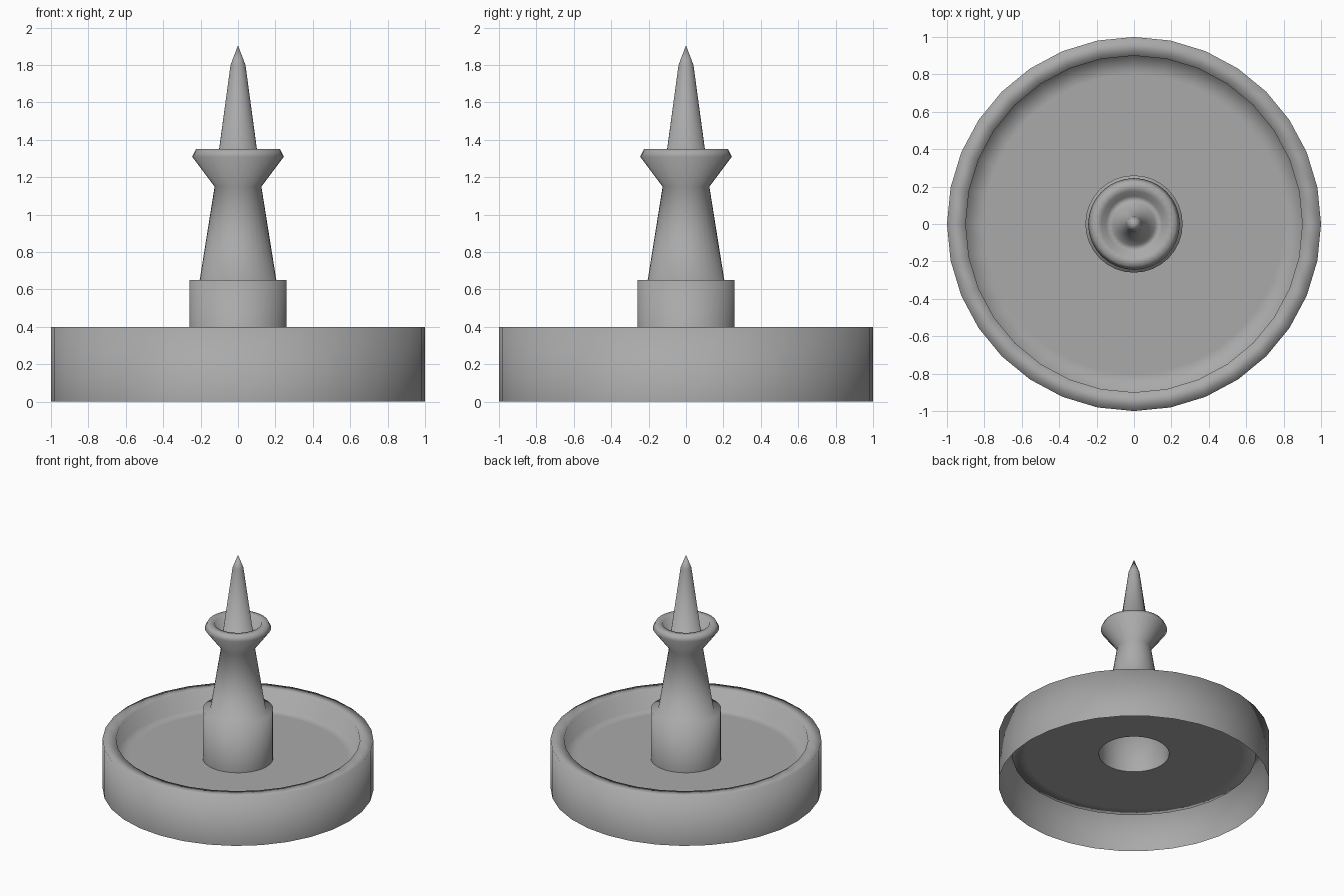
import bpy
import math

if "Cube" in bpy.data.objects:
    bpy.data.objects.remove(bpy.data.objects["Cube"])

SIDES = 32

stone = bpy.data.materials.new("grey stone")
stone.diffuse_color = (0.4, 0.4, 0.4, 1.0)
stone.use_nodes = True
stone.node_tree.nodes["Principled BSDF"].inputs["Base Color"].default_value = stone.diffuse_color


def lathe(name, profile):
    """Revolve (radius, height) points around z; outer side first keeps normals outward."""
    verts, rings, faces = [], [], []
    for r, z in profile:
        start = len(verts)
        if r == 0:
            verts.append((0, 0, z))
            rings.append([start] * SIDES)
        else:
            for i in range(SIDES):
                a = 2 * math.pi * i / SIDES
                verts.append((r * math.cos(a), r * math.sin(a), z))
            rings.append(list(range(start, start + SIDES)))
    for low, high in zip(rings, rings[1:]):
        for i in range(SIDES):
            j = (i + 1) % SIDES
            face = [low[i], low[j], high[j], high[i]]
            faces.append(face[:3] if high[i] == high[j] else face)
    mesh = bpy.data.meshes.new(name)
    mesh.from_pydata(verts, [], faces)
    mesh.materials.append(stone)
    mesh.shade_smooth()
    obj = bpy.data.objects.new(name, mesh)
    bpy.context.collection.objects.link(obj)
    return obj


# Open-bottomed basin: outer wall, rim, inner wall, flat floor
lathe("basin", [(1.0, 0.0), (1.0, 0.4), (0.9, 0.4), (0.9, 0.25),
                (0.8, 0.25), (0.3, 0.25), (0.26, 0.25)])

# Hollow column: plinth, tapering shaft, flared cup, and the spout rising from it
lathe("column_and_spout", [(0.26, 0.25), (0.26, 0.65), (0.205, 0.65),
                           (0.125, 1.15), (0.245, 1.31), (0.225, 1.35),
                           (0.175, 1.35), (0.15, 1.27), (0.112, 1.27),
                           (0.04, 1.8), (0.0, 1.905)])
